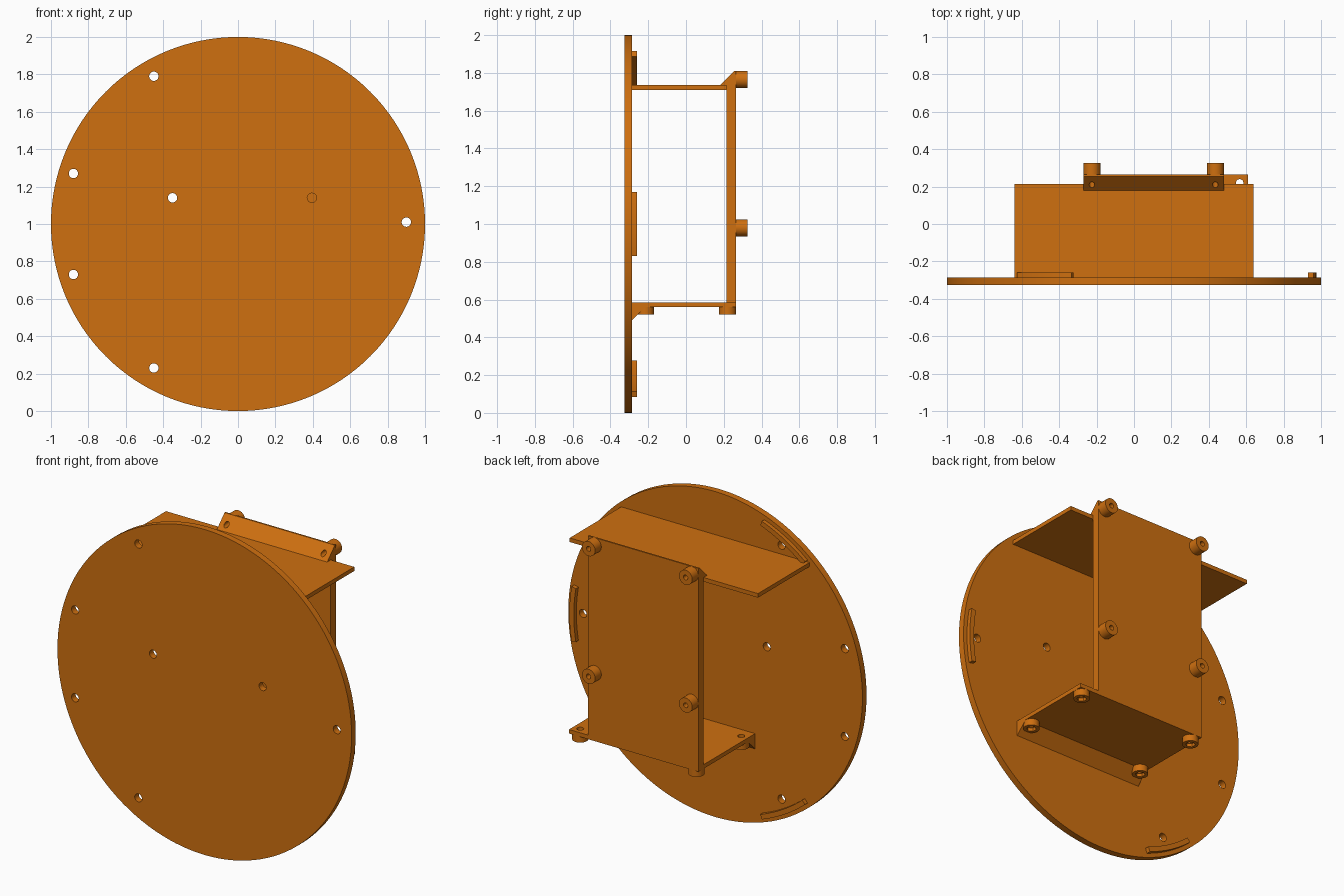
import bpy, bmesh, math
from mathutils import Matrix

if "Cube" in bpy.data.objects:
    bpy.data.objects.remove(bpy.data.objects["Cube"])

orange = bpy.data.materials.new("orange plastic")
orange.diffuse_color = (0.62, 0.16, 0.005, 1)
orange.use_nodes = True
orange.node_tree.nodes["Principled BSDF"].inputs["Base Color"].default_value = orange.diffuse_color

TO_Y = Matrix.Rotation(math.radians(90), 4, 'X')


def finish(name, bm):
    bmesh.ops.recalc_face_normals(bm, faces=bm.faces)
    me = bpy.data.meshes.new(name)
    bm.to_mesh(me)
    bm.free()
    ob = bpy.data.objects.new(name, me)
    bpy.context.collection.objects.link(ob)
    me.materials.append(orange)
    return ob


def smooth(ob):
    bpy.ops.object.select_all(action='DESELECT')
    ob.select_set(True)
    bpy.context.view_layer.objects.active = ob
    bpy.ops.object.shade_smooth_by_angle(angle=math.radians(30))


def extrude(name, pts, vec):
    """Prism from a planar outline."""
    bm = bmesh.new()
    face = bm.faces.new([bm.verts.new(p) for p in pts])
    out = bmesh.ops.extrude_face_region(bm, geom=[face])
    moved = [v for v in out['geom'] if isinstance(v, bmesh.types.BMVert)]
    bmesh.ops.translate(bm, verts=moved, vec=vec)
    return finish(name, bm)


def box(name, x, y, z):
    return extrude(name, [(x[0], y[0], z[0]), (x[1], y[0], z[0]),
                          (x[1], y[1], z[0]), (x[0], y[1], z[0])], (0, 0, z[1] - z[0]))


def cylinders(name, centres, radius, depth, along_y, sides=32):
    """One object holding a cylinder at every centre."""
    bm = bmesh.new()
    for c in centres:
        m = Matrix.Translation(c) @ (TO_Y if along_y else Matrix.Identity(4))
        bmesh.ops.create_cone(bm, cap_ends=True, segments=sides, radius1=radius,
                              radius2=radius, depth=depth, matrix=m)
    return finish(name, bm)


def cut(targets, cutter):
    cutter.hide_render = True
    cutter.hide_viewport = True
    for t in targets:
        mod = t.modifiers.new("holes", 'BOOLEAN')
        mod.operation = 'DIFFERENCE'
        mod.solver = 'EXACT'
        mod.object = cutter


# Round front plate with through holes
disc = cylinders("front_disc", [(0, -0.305, 1)], 1, 0.04, True, 128)
smooth(disc)
disc_holes = [(-0.45, 1.79), (-0.88, 1.27), (-0.88, 0.73), (-0.45, 0.23),
              (0.9, 1.01), (-0.35, 1.14), (0.395, 1.14)]
cut([disc], cylinders("disc_hole_cutter", [(x, -0.305, z) for x, z in disc_holes],
                      0.025, 0.2, True, 24))

# Three curved ribs near the rim of the disc
for i in range(3):
    angles = [math.radians(120 * i - 10 + 20 * k / 12) for k in range(13)]
    ring = [(r * math.cos(a), -0.286, 1 + r * math.sin(a))
            for r, seq in ((0.945, angles), (0.975, angles[::-1])) for a in seq]
    smooth(extrude(f"rim_rib_{i + 1}", ring, (0, 0.026, 0)))

# Shelves and rear plate
box("top_shelf", (-0.64, 0.64), (-0.286, 0.215), (1.71, 1.735))
low_shelf = box("bottom_shelf", (-0.27, 0.61), (-0.286, 0.265), (0.56, 0.585))
rear = box("rear_plate", (-0.27, 0.48), (0.215, 0.265), (0.585, 1.735))

# Sloped reinforcements
lip = extrude("top_lip", [(-0.27, 0.18, 1.735), (-0.27, 0.255, 1.81),
                          (-0.27, 0.265, 1.81), (-0.27, 0.265, 1.735)], (0.75, 0, 0))
brace = extrude("bottom_brace", [(-0.27, -0.286, 0.49), (-0.27, -0.286, 0.56),
                                 (-0.27, -0.215, 0.56)], (0.88, 0, 0))

# Rear mounting bosses
rear_xz = [(x, z) for x in (-0.225, 0.435) for z in (0.98, 1.765)]
rear_boss = cylinders("rear_bosses", [(x, 0.295, z) for x, z in rear_xz], 0.045, 0.06, True)
smooth(rear_boss)
cut([rear, lip, rear_boss],
    cylinders("rear_hole_cutter", [(x, 0.25, z) for x, z in rear_xz], 0.015, 0.3, True, 20))

# Feet bosses under the bottom shelf, counterbored
foot_xy = [(x, y) for x in (-0.225, 0.565) for y in (-0.215, 0.22)]
foot = cylinders("bottom_bosses", [(x, y, 0.54) for x, y in foot_xy], 0.045, 0.04, False)
smooth(foot)
cut([low_shelf, foot, brace],
    cylinders("foot_hole_cutter", [(x, y, 0.555) for x, y in foot_xy], 0.02, 0.2, False, 20))
cut([foot, brace],
    cylinders("foot_counterbore_cutter", [(x, y, 0.515) for x, y in foot_xy],
              0.028, 0.05, False, 6))
